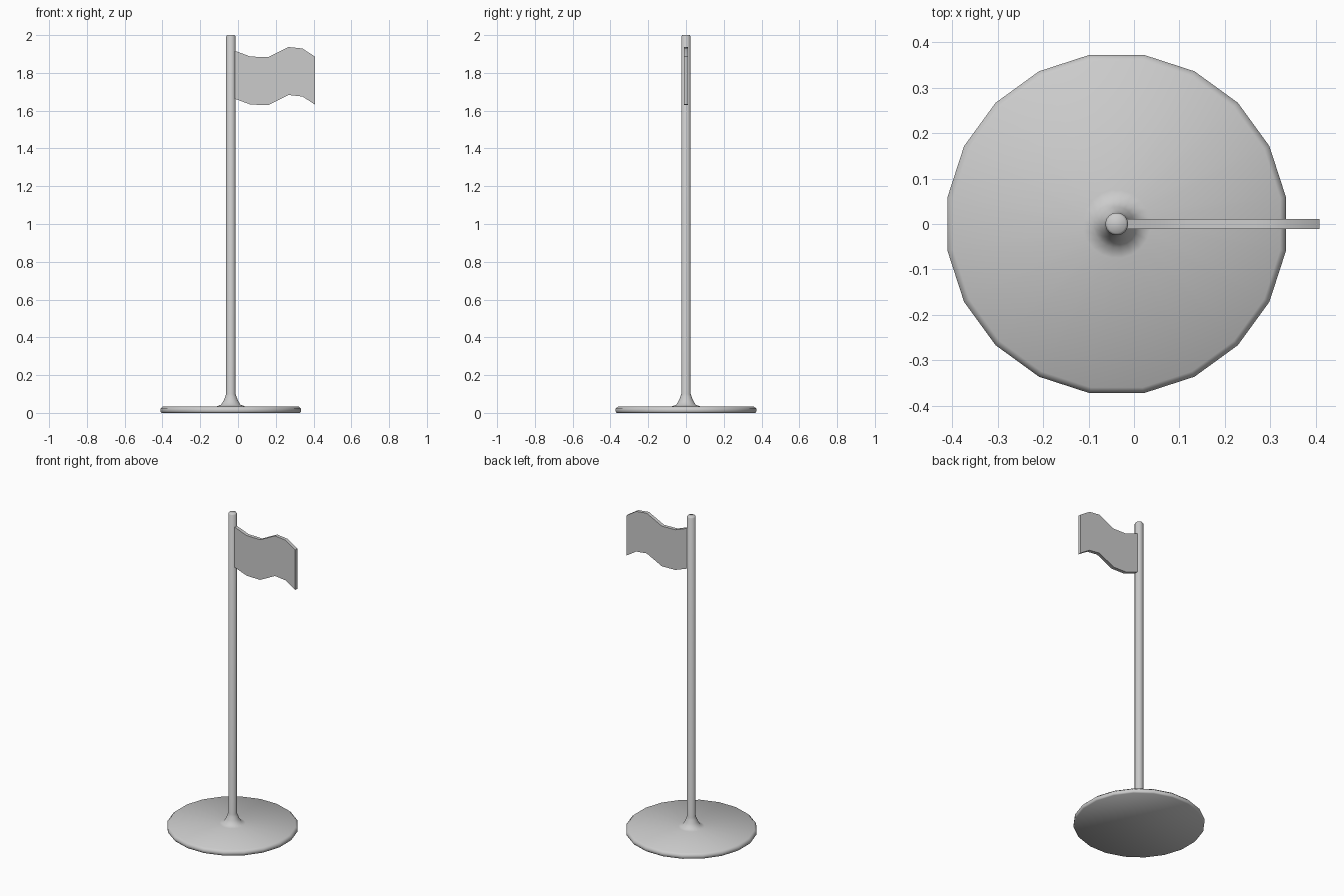
import bpy, bmesh, math

if "Cube" in bpy.data.objects:
    bpy.data.objects.remove(bpy.data.objects["Cube"])

CX, SIDES = -0.038, 20


def finish(name, bm, angle):
    bmesh.ops.recalc_face_normals(bm, faces=bm.faces)
    mesh = bpy.data.meshes.new(name)
    bm.to_mesh(mesh)
    bm.free()
    ob = bpy.data.objects.new(name, mesh)
    bpy.context.collection.objects.link(ob)
    bpy.ops.object.select_all(action='DESELECT')
    bpy.context.view_layer.objects.active = ob
    ob.select_set(True)
    bpy.ops.object.shade_smooth_by_angle(angle=math.radians(angle))
    return ob


# Round base flaring into the pole, turned from one profile
profile = [(0.371, 0), (0.377, 0.007), (0.377, 0.022), (0.364, 0.034),
           (0.075, 0.035), (0.052, 0.043), (0.038, 0.066), (0.03, 0.086),
           (0.025, 0.1), (0.025, 1.993), (0.02, 2.0)]
bm = bmesh.new()
rings = []
for r, z in profile:
    ring = []
    for i in range(SIDES):
        a = 2 * math.pi * (i + 0.5) / SIDES
        ring.append(bm.verts.new((CX + r * math.cos(a), r * math.sin(a), z)))
    rings.append(ring)
for low, high in zip(rings, rings[1:]):
    for i in range(SIDES):
        j = (i + 1) % SIDES
        bm.faces.new((low[i], low[j], high[j], high[i]))
bm.faces.new(rings[0])
bm.faces.new(rings[-1])
finish("base_and_pole", bm, 60)

# Waving flag: strip along the wave, extruded to a thin slab
wave = [(-0.025, 1.92), (0.067, 1.886), (0.162, 1.884),
        (0.267, 1.937), (0.341, 1.929), (0.408, 1.886)]
HEIGHT, HALF = 0.254, 0.011
bm = bmesh.new()
cols = [[bm.verts.new((x, -HALF, z)) for z in (top - HEIGHT, top)] for x, top in wave]
for a, b in zip(cols, cols[1:]):
    bm.faces.new((a[0], b[0], b[1], a[1]))
ext = bmesh.ops.extrude_face_region(bm, geom=bm.faces[:], use_keep_orig=True)
moved = [g for g in ext["geom"] if isinstance(g, bmesh.types.BMVert)]
bmesh.ops.translate(bm, verts=moved, vec=(0, 2 * HALF, 0))
finish("flag", bm, 40)
